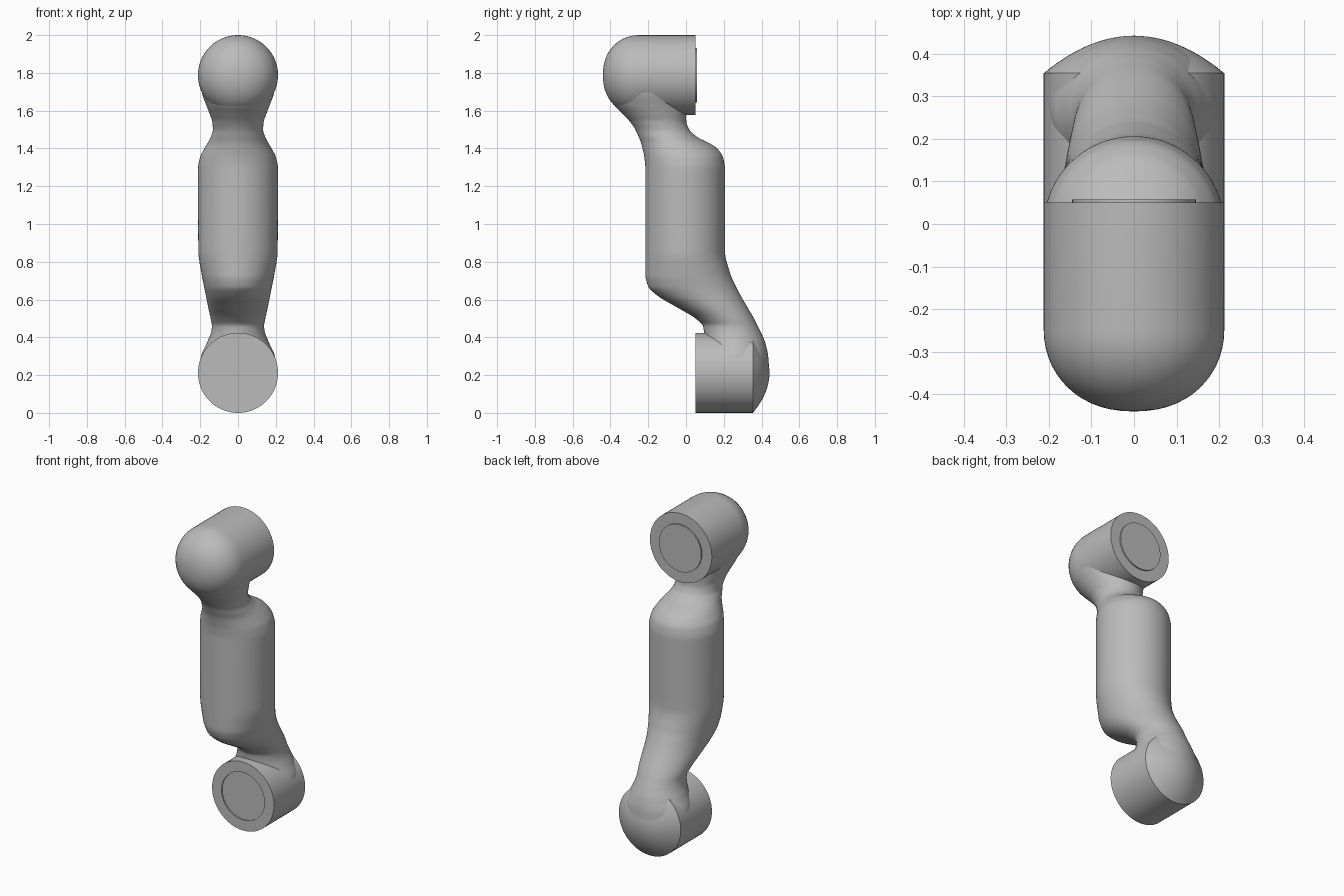
import bpy, bmesh
from math import sin, cos, pi, radians

cube = bpy.data.objects.get("Cube")
if cube:
    bpy.data.objects.remove(cube)

grey = bpy.data.materials.new("grey_metal")
grey.use_nodes = True
colour = (0.5, 0.5, 0.5, 1)
grey.diffuse_color = colour
grey.node_tree.nodes["Principled BSDF"].inputs["Base Color"].default_value = colour

SIDES = 72


def skin(name, rings, angle):
    """Bridge closed rings of points, cap the ends and shade smooth."""
    bm = bmesh.new()
    loops = [[bm.verts.new(p) for p in ring] for ring in rings]
    for a, b in zip(loops, loops[1:]):
        for i in range(SIDES):
            j = (i + 1) % SIDES
            bm.faces.new((a[i], a[j], b[j], b[i]))
    bm.faces.new(loops[0])
    bm.faces.new(loops[-1])
    bmesh.ops.recalc_face_normals(bm, faces=bm.faces)
    mesh = bpy.data.meshes.new(name)
    bm.to_mesh(mesh)
    bm.free()
    mesh.materials.append(grey)
    obj = bpy.data.objects.new(name, mesh)
    bpy.context.collection.objects.link(obj)
    bpy.ops.object.select_all(action="DESELECT")
    obj.select_set(True)
    bpy.context.view_layer.objects.active = obj
    bpy.ops.object.shade_smooth_by_angle(angle=radians(angle))
    return obj


def turn(name, profile, z):
    """Revolve (radius, y) pairs about a horizontal front-to-back axis."""
    skin(name, [[(r * cos(2 * pi * i / SIDES), y, z + r * sin(2 * pi * i / SIDES))
                 for i in range(SIDES)] for r, y in profile], 30)


def smooth_sections(rows, steps=8):
    """Monotone cubic interpolation of section rows over height."""
    def slope(k, c):
        if k in (0, len(rows) - 1):
            return 0
        a, b, d = rows[k - 1], rows[k], rows[k + 1]
        s, t = (b[c] - a[c]) / (b[0] - a[0]), (d[c] - b[c]) / (d[0] - b[0])
        return 2 * s * t / (s + t) if s * t > 0 else 0
    out = []
    for k in range(len(rows) - 1):
        p, q = rows[k], rows[k + 1]
        h = q[0] - p[0]
        for n in range(steps):
            t = n / steps
            row = [p[0] + h * t]
            for c in (1, 2, 3):
                row.append((2*t**3 - 3*t*t + 1) * p[c] + (t**3 - 2*t*t + t) * h * slope(k, c)
                           + (3*t*t - 2*t**3) * q[c] + (t**3 - t*t) * h * slope(k + 1, c))
            out.append(row)
    return out + [rows[-1]]


# Arm body with both offset necks: height, front y, back y, half width
sections = [
    (0.21, 0.10, 0.44, 0.205), (0.30, 0.10, 0.435, 0.195), (0.37, 0.10, 0.42, 0.165),
    (0.43, 0.095, 0.395, 0.142), (0.46, 0.09, 0.38, 0.138), (0.50, 0.05, 0.36, 0.145),
    (0.56, -0.05, 0.325, 0.158), (0.62, -0.15, 0.29, 0.17), (0.67, -0.20, 0.264, 0.18),
    (0.73, -0.215, 0.237, 0.192), (0.86, -0.215, 0.206, 0.21), (1.29, -0.215, 0.206, 0.212),
    (1.35, -0.22, 0.197, 0.202), (1.40, -0.23, 0.165, 0.178), (1.43, -0.238, 0.12, 0.16),
    (1.46, -0.25, 0.06, 0.145), (1.50, -0.268, 0.018, 0.133), (1.54, -0.295, 0.002, 0.136),
    (1.58, -0.332, 0.0, 0.149), (1.63, -0.38, 0.0, 0.168), (1.70, -0.42, 0.0, 0.192),
    (1.79, -0.435, 0.0, 0.20)]
rings = []
for z, front, back, half in smooth_sections(sections):
    mid, depth = (front + back) / 2, (back - front) / 2
    rings.append([(half * cos(2 * pi * i / SIDES), mid + depth * sin(2 * pi * i / SIDES), z)
                  for i in range(SIDES)])
skin("arm_body", rings, 50)

# Upper joint: full dome in front, raised round plate on the back
R = 0.212
dome = [(R * sin(a) ** 0.9, -0.25 - 0.19 * cos(a)) for a in
        [pi / 2 * k / 14 for k in range(1, 15)]]
turn("upper_joint", [(0.004, -0.44)] + dome + [(R, 0.05), (0.145, 0.05),
     (0.145, 0.058), (0.004, 0.058)], 1.788)

# Lower joint: shallow dome behind, recessed round plate on the front
cap = [(R * k / 12, 0.354 + 0.088 * (1 - (k / 12) ** 2)) for k in range(12, 0, -1)]
turn("lower_joint", [(0.004, 0.056), (0.147, 0.056), (0.147, 0.049), (R, 0.049)]
     + cap + [(0.004, 0.442)], 0.212)
